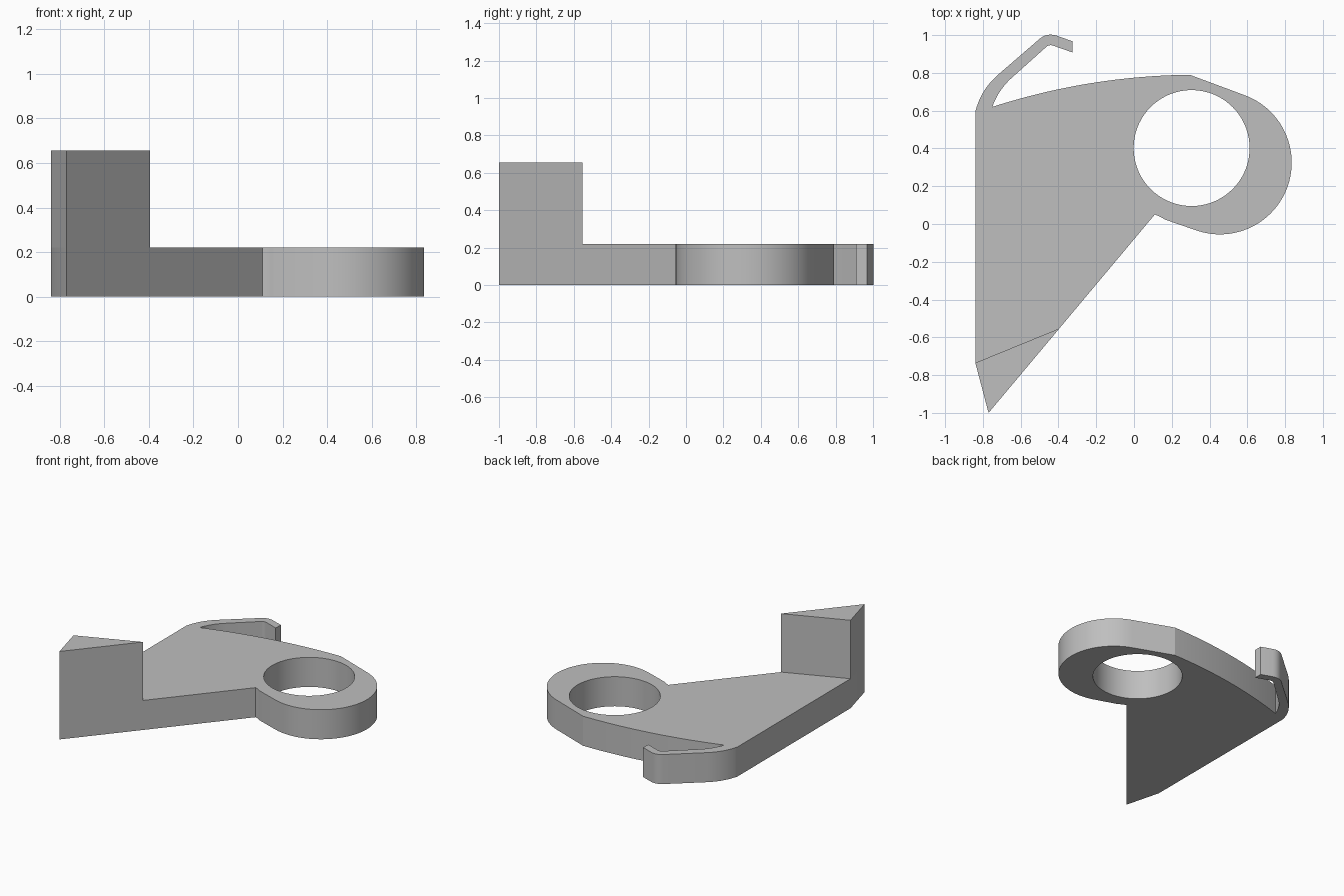
import bpy
import bmesh
from math import cos, sin, radians, pi
from mathutils import Vector

cube = bpy.data.objects.get("Cube")
if cube:
    bpy.data.objects.remove(cube)

PLATE_TOP, BLOCK_TOP = 0.22, 0.655

grey = bpy.data.materials.new("plain grey")
grey.use_nodes = True
colour = (0.52, 0.52, 0.52, 1)
grey.diffuse_color = colour
grey.node_tree.nodes["Principled BSDF"].inputs["Base Color"].default_value = colour


def bow(a, b, sag, steps):
    """Shallow curve from a to b, bulging to the left of travel by sag."""
    a, b = Vector(a), Vector(b)
    d = b - a
    side = Vector((-d.y, d.x)).normalized()
    ts = [i / steps for i in range(steps + 1)]
    return [a + d * t + side * sag * 4 * t * (1 - t) for t in ts]


def arc(centre, radius, start, end, steps):
    angles = [radians(start + (end - start) * i / steps) for i in range(steps + 1)]
    return [Vector((centre[0] + radius * cos(t), centre[1] + radius * sin(t))) for t in angles]


def prism(name, outline, z0, z1):
    bm = bmesh.new()
    face = bm.faces.new([bm.verts.new((p[0], p[1], z0)) for p in outline])
    top = bmesh.ops.extrude_face_region(bm, geom=[face])["geom"]
    bmesh.ops.translate(bm, vec=(0, 0, z1 - z0),
                        verts=[v for v in top if isinstance(v, bmesh.types.BMVert)])
    bmesh.ops.recalc_face_normals(bm, faces=bm.faces)
    mesh = bpy.data.meshes.new(name)
    bm.to_mesh(mesh)
    bm.free()
    mesh.materials.append(grey)
    obj = bpy.data.objects.new(name, mesh)
    bpy.context.collection.objects.link(obj)
    return obj


# Plate outline, clockwise: wedge tip, hook, long bowed edge, ring, slanted edge
corner, tip, inner = (-0.84, -0.735), (-0.77, -1.0), (-0.395, -0.553)
outline = [Vector(tip), Vector(corner)]
outline += bow((-0.84, 0.595), (-0.72, 0.79), 0.018, 10)
outline += bow((-0.50, 0.98), (-0.41, 0.997), 0.013, 6)
outline += [Vector((-0.325, 0.967)), Vector((-0.325, 0.908))]
outline += bow((-0.43, 0.945), (-0.465, 0.937), -0.005, 4)
outline += bow((-0.64, 0.78), (-0.75, 0.62), -0.013, 10)
outline += bow((-0.75, 0.62), (0.295, 0.79), 0.04, 24)[1:]
outline += arc((0.455, 0.325), 0.38, 70, -108, 48)
outline += bow((0.165, 0.023), (0.11, 0.05), -0.002, 4)
plate = prism("plate_with_hook", outline, 0, PLATE_TOP)

# Round hole through the plate
cutter = prism("hole_cutter", arc((0.305, 0.402), 0.307, 0, 360, 72)[:-1], -0.1, 0.4)
cutter.hide_render = True
cut = plate.modifiers.new("hole", 'BOOLEAN')
cut.operation = 'DIFFERENCE'
cut.solver = 'EXACT'
cut.object = cutter
bpy.context.view_layer.objects.active = plate
bpy.ops.object.modifier_apply(modifier=cut.name)
bpy.data.objects.remove(cutter)

# Raised triangular block at the front tip
block = prism("raised_block", [tip, corner, inner], PLATE_TOP, BLOCK_TOP)

bpy.ops.object.select_all(action='DESELECT')
plate.select_set(True)
bpy.ops.object.shade_smooth_by_angle(angle=pi / 9)
